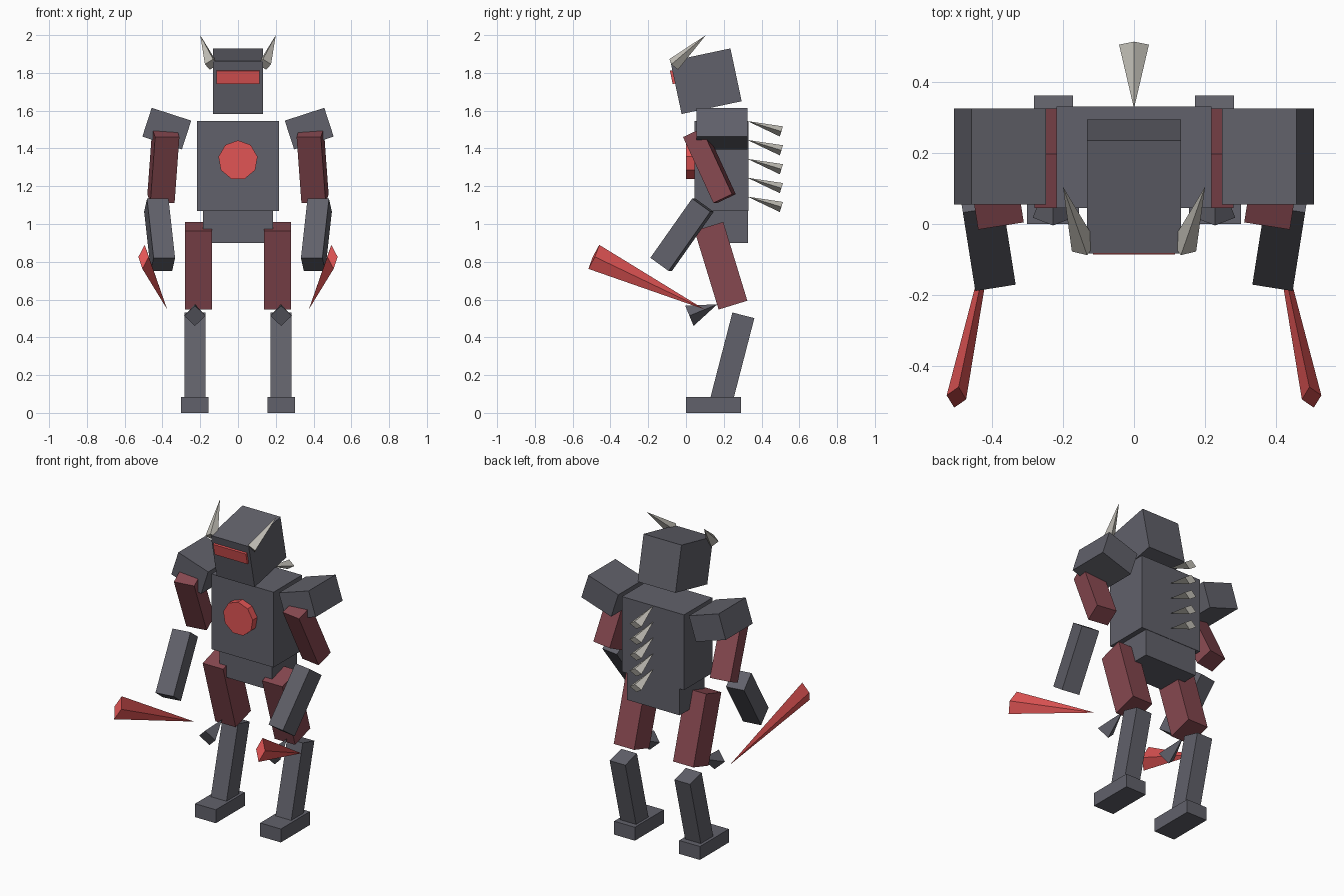
import bpy
from math import radians
from mathutils import Vector, Matrix, Euler

if "Cube" in bpy.data.objects:
    bpy.data.objects.remove(bpy.data.objects["Cube"])


def material(name, rgb):
    m = bpy.data.materials.new(name)
    m.diffuse_color = (*rgb, 1)
    m.use_nodes = True
    m.node_tree.nodes["Principled BSDF"].inputs["Base Color"].default_value = m.diffuse_color
    return m


ARMOUR = material("dark_armour", (0.12, 0.12, 0.145))
MUSCLE = material("dark_red", (0.24, 0.065, 0.08))
GLOW = material("bright_red", (0.75, 0.09, 0.09))
BONE = material("bone", (0.55, 0.53, 0.48))


def finish(name, mat, matrix):
    ob = bpy.context.object
    ob.name = name
    ob.matrix_world = matrix
    ob.data.materials.append(mat)
    return ob


def box(name, mat, loc, size, rot=(0, 0, 0)):
    bpy.ops.mesh.primitive_cube_add(size=1)
    rot = Euler([radians(a) for a in rot])
    return finish(name, mat, Matrix.LocRotScale(Vector(loc), rot, Vector(size)))


def spike(name, mat, base, tip, r_side, r_up):
    """Four-sided spike with a diamond base, running from base to tip."""
    base, tip = Vector(base), Vector(tip)
    d = (tip - base).normalized()
    side = d.cross(Vector((0, 0, 1))).normalized()
    up = side.cross(d)
    bpy.ops.mesh.primitive_cone_add(vertices=4, radius1=1, radius2=0, depth=1)
    rot = Matrix((side, -up, d)).transposed().to_4x4()
    size = Matrix.Diagonal((r_side, r_up, (tip - base).length, 1))
    return finish(name, mat, Matrix.Translation((base + tip) / 2) @ rot @ size)


# Torso and pelvis
box("torso", ARMOUR, (0, 0.188, 1.308), (0.435, 0.285, 0.477))
box("pelvis", ARMOUR, (0, 0.203, 0.99), (0.37, 0.25, 0.18))

# Nine-sided chest core
bpy.ops.mesh.primitive_cylinder_add(vertices=9, radius=0.105, depth=0.08)
finish("chest_core", GLOW,
       Matrix.Translation((0, 0.04, 1.338)) @ Matrix.Rotation(radians(90), 4, 'X'))

# Head leaning forward, with visor
box("head", ARMOUR, (0, 0.106, 1.756), (0.266, 0.325, 0.286), (12, 0, 0))
box("visor", GLOW, (0, -0.063, 1.779), (0.23, 0.03, 0.072), (12, 0, 0))

# Row of back spikes, wide ends outward
for i in range(5):
    z = 1.545 - 0.1 * i
    spike(f"back_spike_{i + 1}", BONE, (0, 0.505, z - 0.055), (0, 0.325, z), 0.042, 0.028)

# Paired parts
for side, s in (("left", -1), ("right", 1)):
    # Arms
    box(f"{side}_shoulder", ARMOUR, (0.377 * s, 0.19, 1.505), (0.22, 0.27, 0.16), (0, -18 * s, 0))
    box(f"{side}_upper_arm", MUSCLE, (0.395 * s, 0.124, 1.309), (0.13, 0.11, 0.385), (25, 0, -9 * s))
    box(f"{side}_forearm", ARMOUR, (0.415 * s, -0.021, 0.943), (0.115, 0.12, 0.385), (-35.5, 0, -9 * s))
    spike(f"{side}_blade", GLOW, (0.5 * s, -0.488, 0.826), (0.375 * s, 0.098, 0.548), 0.028, 0.07)
    # Legs
    box(f"{side}_thigh", MUSCLE, (0.208 * s, 0.185, 0.779), (0.143, 0.159, 0.436), (17, 0, 0))
    box(f"{side}_shin", ARMOUR, (0.227 * s, 0.245, 0.289), (0.11, 0.12, 0.47), (-14.5, 0, 0))
    box(f"{side}_foot", ARMOUR, (0.228 * s, 0.145, 0.0425), (0.145, 0.29, 0.085))
    spike(f"{side}_knee_spike", ARMOUR, (0.228 * s, 0.018, 0.514), (0.228 * s, 0.166, 0.575), 0.057, 0.058)
    # Horns
    spike(f"{side}_horn", BONE, (0.14 * s, -0.065, 1.845), (0.2 * s, 0.105, 2.0), 0.037, 0.037)
